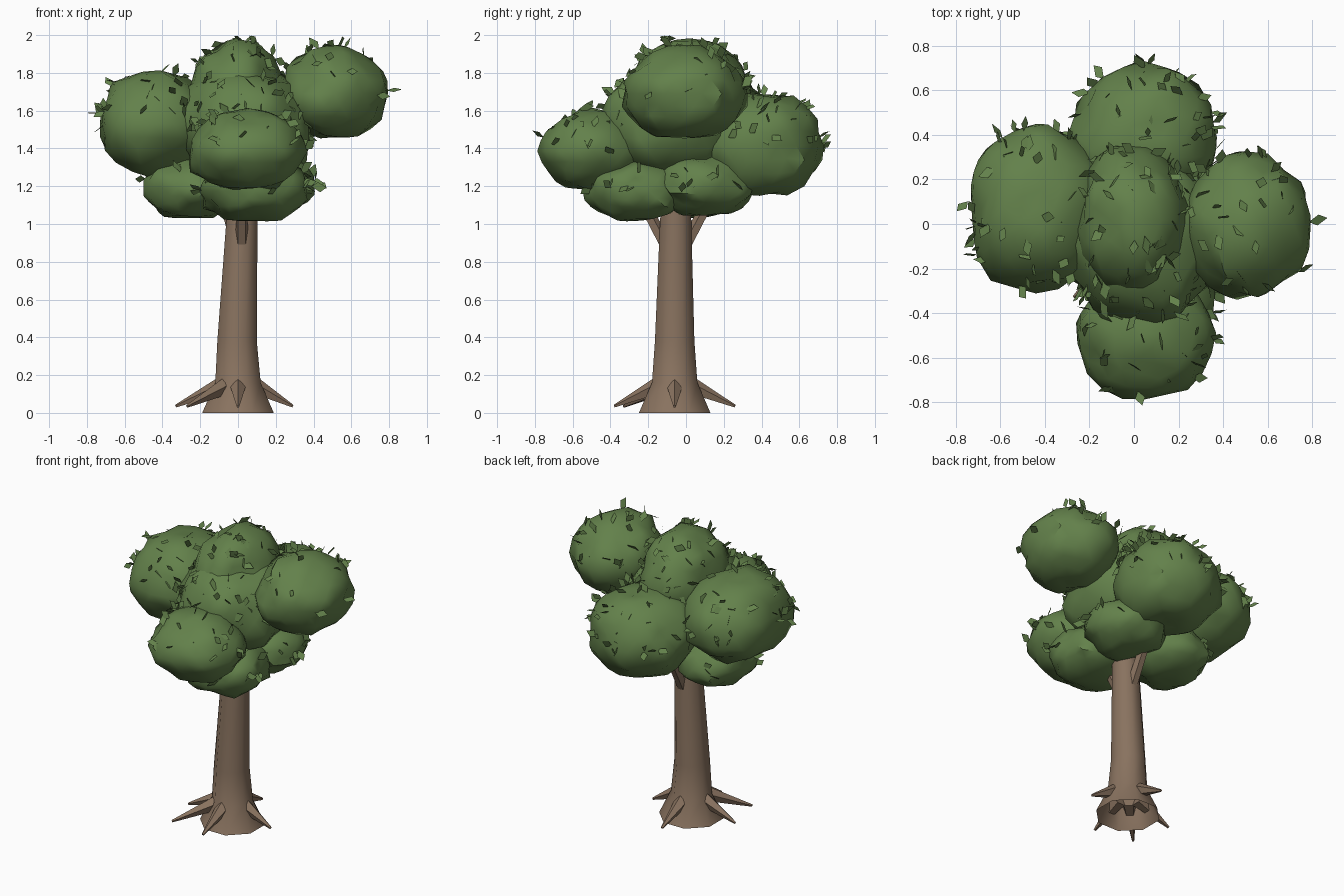
import bpy, bmesh, math, random
from mathutils import Vector, Matrix, noise

random.seed(7)
cube = bpy.data.objects.get("Cube")
if cube:
    bpy.data.objects.remove(cube, do_unlink=True)


def make_material(name, colour):
    mat = bpy.data.materials.new(name)
    mat.use_nodes = True
    mat.diffuse_color = (*colour, 1)
    mat.node_tree.nodes["Principled BSDF"].inputs["Base Color"].default_value = (*colour, 1)
    return mat


bark = make_material("bark brown", (0.25, 0.17, 0.115))
green = make_material("leaf green", (0.125, 0.22, 0.07))


def finish(bm, name, mat, angle=None):
    """Turn a bmesh into a named object, optionally smooth shaded."""
    mesh = bpy.data.meshes.new(name)
    bm.to_mesh(mesh)
    bm.free()
    mesh.materials.append(mat)
    obj = bpy.data.objects.new(name, mesh)
    bpy.context.collection.objects.link(obj)
    if angle:
        bpy.ops.object.select_all(action='DESELECT')
        obj.select_set(True)
        bpy.context.view_layer.objects.active = obj
        bpy.ops.object.shade_smooth_by_angle(angle=math.radians(angle))
    return obj


def tapered_limb(name, start, end, r1, r2, sides=5):
    """Cone from start to end, for roots and branches."""
    start, end = Vector(start), Vector(end)
    axis = end - start
    bm = bmesh.new()
    bmesh.ops.create_cone(bm, cap_ends=True, segments=sides, radius1=r1, radius2=r2,
                          depth=axis.length)
    turn = axis.to_track_quat('Z', 'Y').to_matrix().to_4x4()
    bm.transform(Matrix.Translation((start + end) / 2) @ turn)
    return finish(bm, name, bark)


# Trunk: open octagonal rings (x, y, z, radius), flared at the foot
SIDES = 8
profile = [(0, -0.06, 0, 0.205), (0, -0.06, 0.16, 0.13), (-0.005, -0.06, 0.38, 0.113),
           (0.02, -0.055, 1.0, 0.09), (0.03, -0.05, 1.25, 0.08)]
bm = bmesh.new()
rings = []
for x, y, z, r in profile:
    angles = [(i + 0.5) * math.tau / SIDES for i in range(SIDES)]
    rings.append([bm.verts.new((x + r * math.cos(a), y + r * math.sin(a), z)) for a in angles])
for low, high in zip(rings, rings[1:]):
    for i in range(SIDES):
        j = (i + 1) % SIDES
        bm.faces.new((low[i], low[j], high[j], high[i]))
finish(bm, "trunk", bark, 50)

# Roots: four on the axes and one on the diagonal
for n, (deg, reach) in enumerate([(0, 0.29), (90, 0.32), (180, 0.33), (225, 0.38), (270, 0.32)]):
    d = Vector((math.cos(math.radians(deg)), math.sin(math.radians(deg)), 0))
    foot = Vector((0, -0.06, 0))
    tapered_limb(f"root_{n + 1}", foot + d * 0.08 + Vector((0, 0, 0.145)),
                 foot + d * reach + Vector((0, 0, 0.035)), 0.05, 0.008)

# Branches: spread from the trunk top into the crown
for n, (dx, dy) in enumerate([(0, 1), (-0.5, 0.1), (0, -1)]):
    tapered_limb(f"branch_{n + 1}", (0.02 + dx * 0.05, -0.055 + dy * 0.05, 0.88),
                 (0.02 + dx * 0.22, -0.055 + dy * 0.22, 1.2), 0.035, 0.03)

# Crown clumps: centre, radii, number of loose leaves
clumps = {
    "left_clump": ((0.51, -0.01, 1.69), (0.28, 0.32, 0.25), 30),
    "right_clump": ((-0.44, 0.07, 1.53), (0.32, 0.37, 0.28), 50),
    "front_clump": ((0.05, -0.49, 1.385), (0.3, 0.29, 0.22), 28),
    "back_clump": ((0.05, 0.39, 1.415), (0.33, 0.33, 0.285), 45),
    "top_clump": ((-0.01, 0.02, 1.67), (0.25, 0.33, 0.31), 50),
    "middle_clump": ((0.04, -0.07, 1.53), (0.36, 0.37, 0.3), 35),
    "lower_right_clump": ((-0.25, 0.02, 1.19), (0.25, 0.27, 0.165), 8),
    "lower_front_clump": ((0.09, -0.27, 1.175), (0.29, 0.27, 0.165), 10),
    "lower_left_clump": ((0.15, 0.1, 1.21), (0.25, 0.26, 0.175), 8),
}


def clump_point(direction, centre, radii):
    """Lumpy ellipsoid surface point, a little flattened underneath."""
    d = Vector(direction).normalized()
    c = Vector(centre)
    lump = 1.01 + 0.12 * noise.noise(d * 1.7 + c * 9) + 0.11 * noise.noise(d * 3.6 + c * 5)
    d.z = max(d.z, -0.9)
    return c + Vector(a * b for a, b in zip(d, radii)) * lump


def buried(p, own):
    for name, (c, r, _) in clumps.items():
        if name != own and sum(((a - b) / s) ** 2 for a, b, s in zip(p, c, r)) < 1:
            return True
    return False


for name, (centre, radii, count) in clumps.items():
    bm = bmesh.new()
    bmesh.ops.create_icosphere(bm, subdivisions=3, radius=1)
    for v in bm.verts:
        v.co = clump_point(v.co, centre, radii)
    finish(bm, name, green, 45)

# Loose leaves: small flat diamonds scattered over the exposed upper crown
bm = bmesh.new()
for name, (centre, radii, count) in clumps.items():
    placed = tries = 0
    while placed < count and tries < 1000:
        tries += 1
        d = Vector([random.gauss(0, 1) for _ in range(3)]).normalized()
        if d.z < -0.1:
            continue
        p = clump_point(d, centre, radii)
        if buried(p, name):
            continue
        along = (d * 0.6 + Vector([random.uniform(-1, 1) for _ in range(3)])).normalized()
        across = along.cross(Vector([random.uniform(-1, 1) for _ in range(3)])).normalized()
        size = random.uniform(0.065, 0.09)
        base = p - along * 0.012
        corners = [base, base + along * size * 0.4 + across * size * 0.3,
                   base + along * size, base + along * size * 0.6 - across * size * 0.3]
        if max(c.z for c in corners) > 2:
            continue
        bm.faces.new([bm.verts.new(c) for c in corners])
        placed += 1
finish(bm, "loose_leaves", green)
